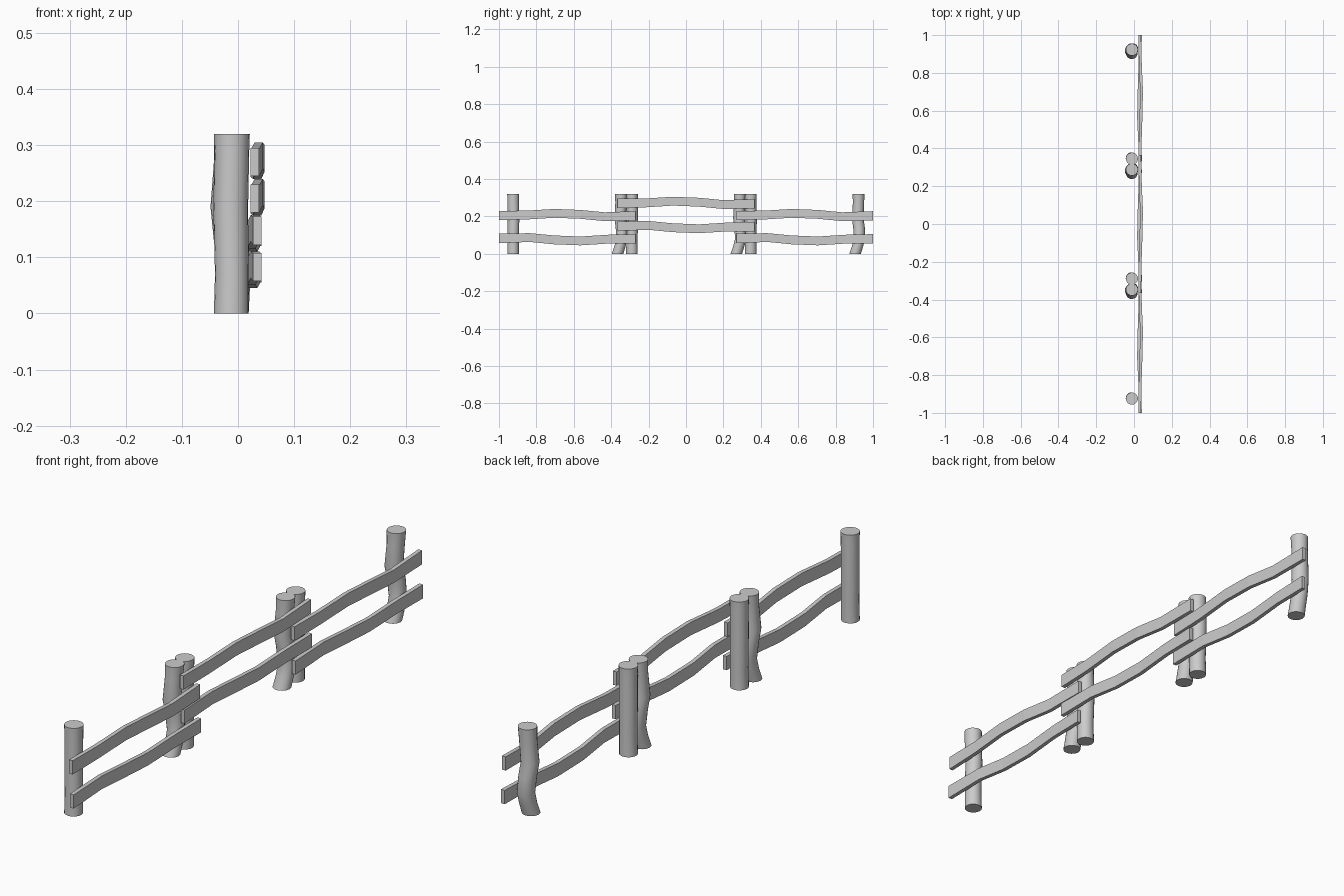
import bpy, bmesh, math

cube = bpy.data.objects.get("Cube")
if cube:
    bpy.data.objects.remove(cube, do_unlink=True)

grey = bpy.data.materials.new("weathered grey")
grey.use_nodes = True
COLOUR = (0.6, 0.6, 0.6, 1)
grey.diffuse_color = COLOUR
grey.node_tree.nodes["Principled BSDF"].inputs["Base Color"].default_value = COLOUR


def loft(name, rings, smooth=False):
    """Skin a list of matching rings of points and cap both ends."""
    bm = bmesh.new()
    loops = [[bm.verts.new(p) for p in ring] for ring in rings]
    n = len(loops[0])
    for a, b in zip(loops, loops[1:]):
        for i in range(n):
            j = (i + 1) % n
            bm.faces.new((a[i], a[j], b[j], b[i]))
    bm.faces.new(loops[0][::-1])
    bm.faces.new(loops[-1])
    bmesh.ops.recalc_face_normals(bm, faces=bm.faces)
    mesh = bpy.data.meshes.new(name)
    bm.to_mesh(mesh)
    bm.free()
    mesh.materials.append(grey)
    obj = bpy.data.objects.new(name, mesh)
    bpy.context.collection.objects.link(obj)
    if smooth:
        bpy.ops.object.select_all(action='DESELECT')
        obj.select_set(True)
        bpy.context.view_layer.objects.active = obj
        bpy.ops.object.shade_smooth_by_angle(angle=math.radians(40))


def post(name, y0, path, sides=20):
    """Round log following a path of (x, y, z, radius)."""
    turn = [math.tau * i / sides for i in range(sides)]
    loft(name, [[(x + r * math.cos(a), y0 + y + r * math.sin(a), z) for a in turn]
                for x, y, z, r in path], smooth=True)


def plank(name, y0, path):
    """Flat board following a path of (y, x, z)."""
    rings = []
    for y, x, z in path:
        h = 0.025 if abs(y) > 0.3 else 0.0235
        rings.append([(x + sx * 0.0075, y0 + y, z + sz * h)
                      for sx, sz in ((-1, -1), (1, -1), (1, 1), (-1, 1))])
    loft(name, rings)


STRAIGHT = [(-0.012, 0, 0, 0.031), (-0.011, 0, 0.07, 0.03), (-0.013, 0.002, 0.19, 0.031),
            (-0.011, 0, 0.29, 0.031), (-0.011, 0, 0.32, 0.032)]
BENT = [(-0.012, -0.018, 0, 0.031), (-0.009, -0.005, 0.04, 0.03), (-0.008, 0.005, 0.08, 0.03),
        (-0.013, 0.003, 0.14, 0.031), (-0.018, -0.004, 0.19, 0.031),
        (-0.013, 0, 0.27, 0.03), (-0.011, 0.001, 0.32, 0.032)]
UPPER = [(-0.365, 0.030, 0.205), (-0.22, 0.032, 0.207), (-0.07, 0.037, 0.2165),
         (0.07, 0.040, 0.211), (0.2, 0.034, 0.1985), (0.365, 0.030, 0.203)]
# The lower board is the upper one turned end for end and upside down
LOWER = [(-y, 0.064 - x, 0.2855 - z) for y, x, z in UPPER]

# Three overlapping fence sections, the middle one with raised boards
for section, y0, lift in (("front", -0.635, 0), ("middle", 0, 0.065), ("back", 0.635, 0)):
    post(section + "_straight_post", y0 - 0.289, STRAIGHT)
    post(section + "_bent_post", y0 + 0.287, BENT)
    for part, path in (("upper", UPPER), ("lower", LOWER)):
        plank(f"{section}_{part}_plank", y0, [(y, x, z + lift) for y, x, z in path])
